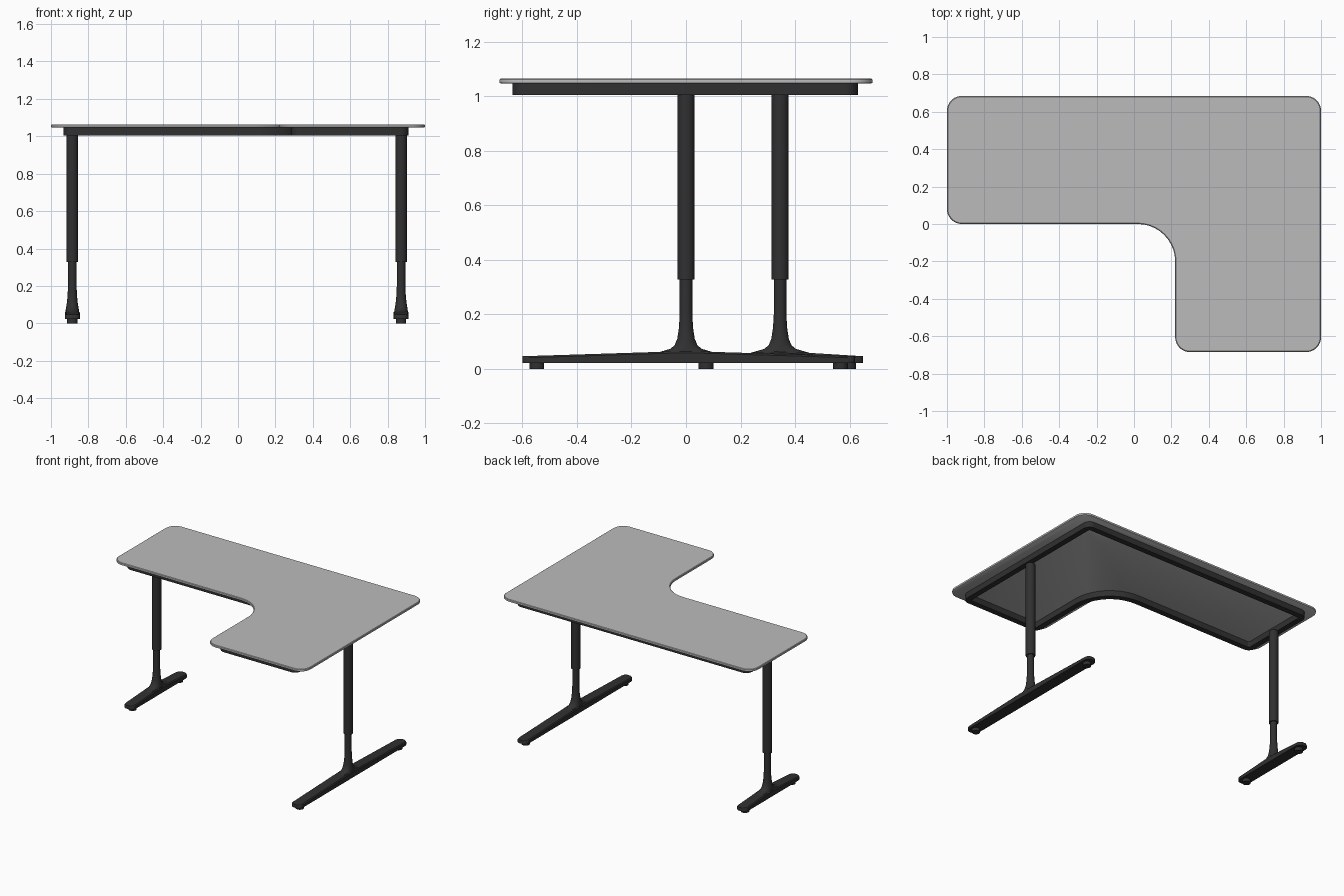
import bpy, bmesh, math
from mathutils import Vector

old = bpy.data.objects.get("Cube")
if old:
    bpy.data.objects.remove(old, do_unlink=True)


def material(name, rgb):
    m = bpy.data.materials.new(name)
    m.use_nodes = True
    m.diffuse_color = (*rgb, 1)
    m.node_tree.nodes["Principled BSDF"].inputs["Base Color"].default_value = (*rgb, 1)
    return m


grey = material("light grey", (0.5, 0.5, 0.5))
black = material("soft black", (0.03, 0.03, 0.03))


def finish(bm, name, mat):
    bmesh.ops.recalc_face_normals(bm, faces=bm.faces)
    me = bpy.data.meshes.new(name)
    bm.to_mesh(me)
    bm.free()
    me.materials.append(mat)
    ob = bpy.data.objects.new(name, me)
    bpy.context.collection.objects.link(ob)
    bpy.ops.object.select_all(action="DESELECT")
    ob.select_set(True)
    bpy.context.view_layer.objects.active = ob
    bpy.ops.object.shade_smooth_by_angle(angle=math.radians(35))
    return ob


def loft(rings, name, mat, closed=False):
    """Skin rings of points; cap the ends, or join last ring to first."""
    bm = bmesh.new()
    loops = [[bm.verts.new(p) for p in ring] for ring in rings]
    pairs = list(zip(loops, loops[1:]))
    if closed:
        pairs.append((loops[-1], loops[0]))
    else:
        bm.faces.new(loops[0])
        bm.faces.new(loops[-1])
    n = len(loops[0])
    for a, b in pairs:
        for i in range(n):
            j = (i + 1) % n
            bm.faces.new((a[i], a[j], b[j], b[i]))
    return finish(bm, name, mat)


def l_outline(left, right, front, back, notch_x, notch_y, r, notch_r, z, seg=10):
    """L-shaped outline with rounded corners."""
    pts = [(left, notch_y), (notch_x, notch_y), (notch_x, front),
           (right, front), (right, back), (left, back)]
    pts = [Vector((x, y, z)) for x, y in pts]
    out = []
    for i, p in enumerate(pts):
        a = (pts[i - 1] - p).normalized()
        b = (pts[(i + 1) % len(pts)] - p).normalized()
        rad = notch_r if i == 1 else r
        for k in range(seg + 1):
            t = math.pi / 2 * k / seg
            out.append(p + rad * (a * (1 - math.sin(t)) + b * (1 - math.cos(t))))
    return out


def top_ring(d, z):
    return l_outline(-1 + d, 1 - d, -0.685 + d, 0.685 - d, 0.22 + d, d,
                     0.08 - d, 0.2 + d, z)


def frame_ring(d, z):
    return l_outline(-0.933 + d, 0.912 - d, -0.637 + d, 0.631 - d, 0.285 + d, 0.05 + d,
                     0.05 - d, 0.25 + d, z)


# Tabletop with softened edges
loft([top_ring(0.006, 1.046), top_ring(0.001, 1.049), top_ring(0, 1.055),
      top_ring(0.001, 1.061), top_ring(0.005, 1.064)], "tabletop", grey)

# Hollow support frame under the top
loft([frame_ring(0, 1.005), frame_ring(0, 1.047), frame_ring(0.04, 1.047),
      frame_ring(0.04, 1.005)], "support_frame", black, closed=True)


def ellipse(x, y, z, rx, ry, n=32):
    return [(x + rx * math.cos(2 * math.pi * i / n),
             y + ry * math.sin(2 * math.pi * i / n), z) for i in range(n)]


def foot_section(x, y, w, top):
    base, c = 0.022, 0.006
    return [(x - w, y, base), (x - w, y, top - c), (x - w + c, y, top),
            (x + w - c, y, top), (x + w, y, top - c), (x + w, y, base)]


def leg(side, x, y, y0, y1):
    # Upper telescopic tube
    loft([ellipse(x, y, z, 0.031, 0.031) for z in (0.328, 1.006)],
         side + "_upper_tube", black)

    # Lower tube flaring into the foot
    flare = [(0.036, 0.12, 0.055), (0.036, 0.085, 0.065), (0.035, 0.058, 0.073),
             (0.033, 0.042, 0.086), (0.029, 0.032, 0.11), (0.025, 0.026, 0.15),
             (0.023, 0.023, 0.2), (0.023, 0.023, 0.34)]
    loft([ellipse(x, y, z, rx, ry) for rx, ry, z in flare], side + "_lower_tube", black)

    # Foot tapering in height from the leg to rounded ends
    end = [(0, 0.018), (0.005, 0.027), (0.013, 0.035), (0.03, 0.04)]
    stations = [(y0 + d, w) for d, w in end]
    stations += [(y0 + (y1 - y0) * k / 16, 0.04) for k in range(2, 15)]
    stations += [(y1 - d, w) for d, w in reversed(end)]
    sections = []
    for sy, w in stations:
        reach = (y - y0) if sy < y else (y1 - y)
        t = abs(sy - y) / reach
        sections.append(foot_section(x, sy, w, 0.046 + 0.019 * (1 - t)))
    loft(sections, side + "_foot", black)

    # Round floor pads
    for where, py in (("front", y0 + 0.053), ("back", y1 - 0.053)):
        loft([ellipse(x, py, z, 0.027, 0.027) for z in (0, 0.024)],
             f"{side}_{where}_pad", black)


leg("left", 0.872, 0, -0.6, 0.62)
leg("right", -0.886, 0.345, 0.02, 0.65)
